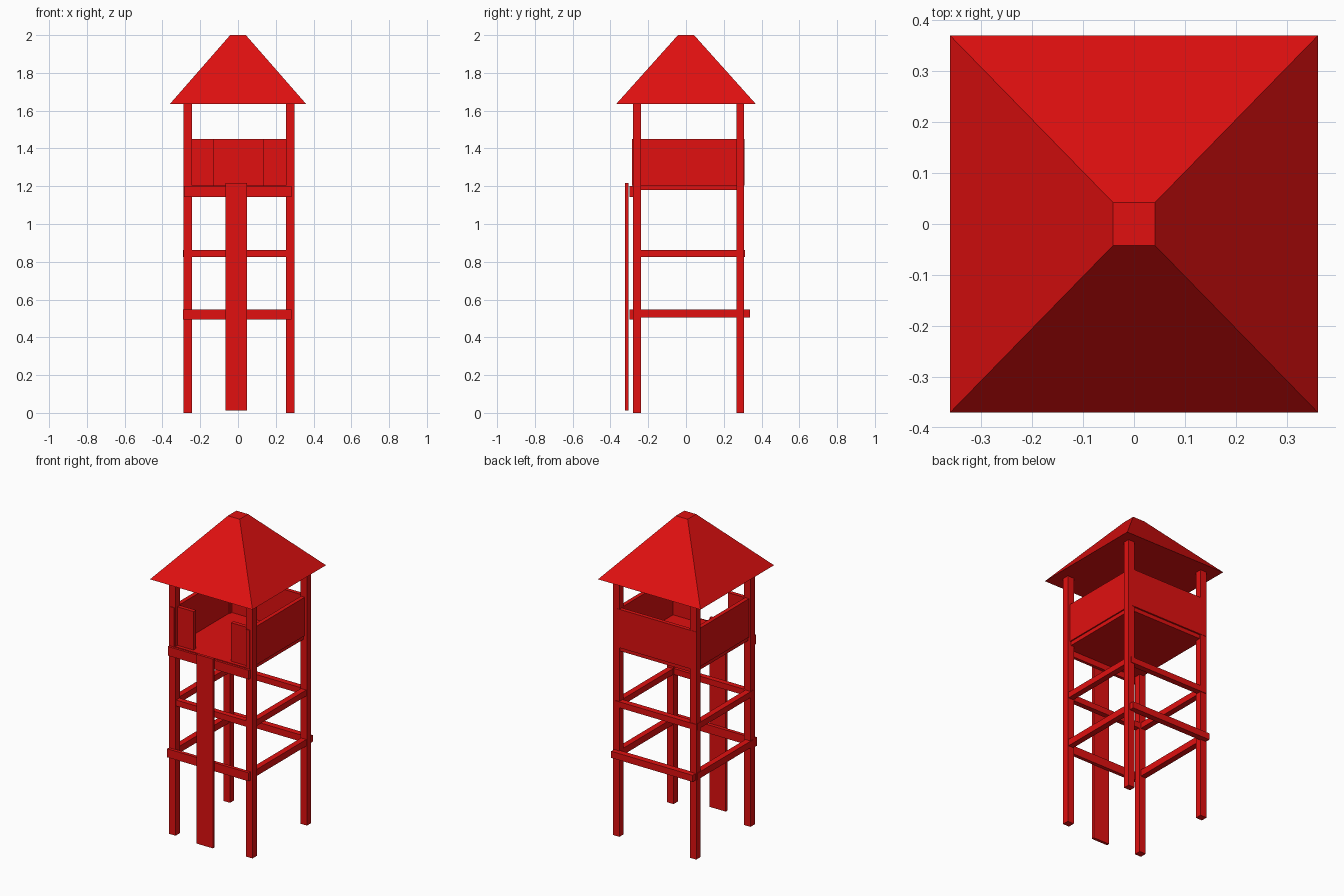
import bpy
import bmesh

cube = bpy.data.objects.get("Cube")
if cube:
    bpy.data.objects.remove(cube, do_unlink=True)

# Single red paint
red = bpy.data.materials.new("red_paint")
red.use_nodes = True
colour = (0.75, 0.005, 0.005, 1)
red.diffuse_color = colour
red.node_tree.nodes["Principled BSDF"].inputs["Base Color"].default_value = colour


def finish(name, bm):
    bmesh.ops.recalc_face_normals(bm, faces=bm.faces)
    mesh = bpy.data.meshes.new(name)
    bm.to_mesh(mesh)
    bm.free()
    mesh.materials.append(red)
    obj = bpy.data.objects.new(name, mesh)
    bpy.context.collection.objects.link(obj)
    return obj


def box(name, xs, ys, zs):
    """Box given by its extent along each axis."""
    bm = bmesh.new()
    bmesh.ops.create_cube(bm, size=1)
    for v in bm.verts:
        v.co = [r[0] if c < 0 else r[1] for c, r in zip(v.co, (xs, ys, zs))]
    return finish(name, bm)


POST_X = {"right": (-0.288, -0.243), "left": (0.254, 0.299)}
POST_Y = {"front": (-0.281, -0.238), "back": (0.267, 0.308)}
WALL_Z = (1.205, 1.45)

# Corner posts
for side, xs in POST_X.items():
    for end, ys in POST_Y.items():
        box(f"{end}_{side}_post", xs, ys, (0, 1.64))

# Platform floor and walls
box("floor", (-0.27, 0.275), (-0.284, 0.3), (1.18, 1.205))
box("right_wall", (-0.277, -0.25), (-0.286, 0.3), WALL_Z)
box("left_wall", (0.257, 0.283), (-0.286, 0.3), WALL_Z)
box("back_wall", (-0.284, 0.27), (0.285, 0.31), WALL_Z)
box("front_right_panel", (-0.25, -0.13), (-0.262, -0.237), WALL_Z)
box("front_left_panel", (0.135, 0.257), (-0.262, -0.237), WALL_Z)

# Front beam under the platform
box("front_beam", (-0.286, 0.284), (-0.298, -0.279), (1.142, 1.2))

# Lower braces
LOW = (0.505, 0.547)
box("low_front_brace", (-0.29, 0.284), (-0.299, -0.277), (0.494, 0.548))
box("low_back_brace", (-0.284, 0.29), (0.3, 0.338), LOW)

# Middle braces
MID = (0.824, 0.862)
box("mid_front_brace", (-0.26, 0.27), (-0.276, -0.242), MID)
box("mid_back_brace", (-0.284, 0.28), (0.275, 0.312), MID)

# Side braces between the posts
for level, zs in (("low", LOW), ("mid", MID)):
    box(f"{level}_right_brace", (-0.29, -0.252), (-0.26, 0.3), zs)
    box(f"{level}_left_brace", (0.257, 0.294), (-0.26, 0.3), zs)

# Climbing board at the front
box("climbing_board", (-0.067, 0.048), (-0.322, -0.304), (0.013, 1.218))

# Roof: box with its top drawn in to a small flat
roof = box("roof", (-0.361, 0.361), (-0.37, 0.37), (1.635, 2))
for v in roof.data.vertices:
    if v.co.z > 1.9:
        v.co.x *= 0.115
        v.co.y *= 0.115
